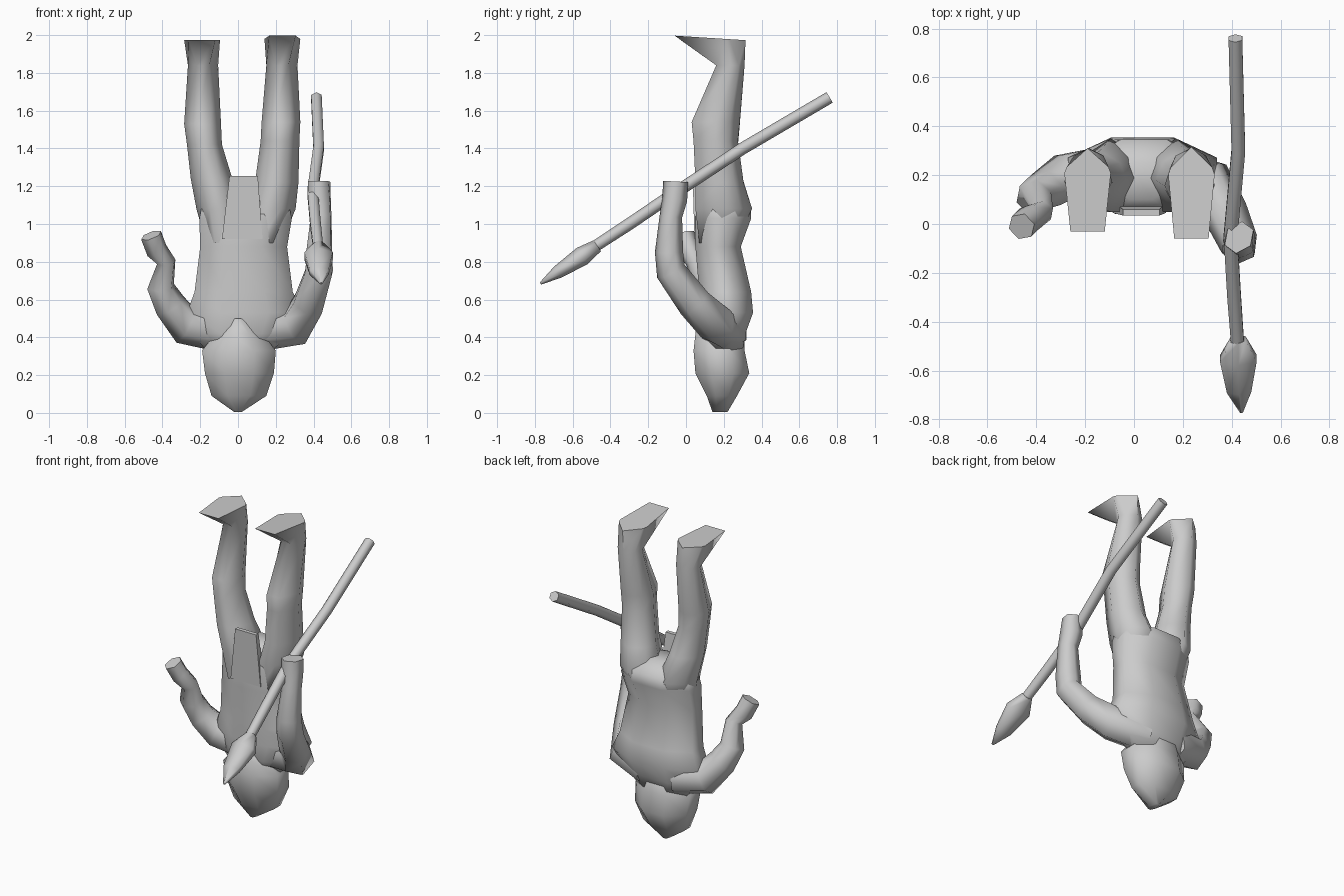
import bpy, bmesh, math
from mathutils import Vector

LEG = [(0, 1), (-.75, .6), (-1, 0), (-.42, -1), (.42, -1), (1, 0), (.75, .6)]
SOLE = [(0, 1), (-.9, .55), (-1, .4), (-.74, -1), (.74, -1), (1, .4), (.9, .55)]
BOX = [(1, 1), (-1, 1), (-1, -1), (1, -1)]


def poly(n):
    # regular outline that fills the -1..1 square
    s = 1 / math.cos(math.pi / n)
    return [(s * math.cos((k + .5) * 2 * math.pi / n),
             s * math.sin((k + .5) * 2 * math.pi / n)) for k in range(n)]


def skin(name, rings):
    bm = bmesh.new()
    rows = [[bm.verts.new(p) for p in r] for r in rings]
    n = len(rows[0])
    for a, b in zip(rows, rows[1:]):
        for i in range(n):
            j = (i + 1) % n
            bm.faces.new((a[i], a[j], b[j], b[i]))
    bm.faces.new(rows[0][::-1])
    bm.faces.new(rows[-1])
    bmesh.ops.recalc_face_normals(bm, faces=bm.faces)
    me = bpy.data.meshes.new(name)
    bm.to_mesh(me)
    bm.free()
    ob = bpy.data.objects.new(name, me)
    bpy.context.collection.objects.link(ob)
    bpy.ops.object.select_all(action='DESELECT')
    ob.select_set(True)
    bpy.context.view_layer.objects.active = ob
    bpy.ops.object.shade_smooth_by_angle(angle=math.radians(75))
    return ob


def stack(name, shape, levels, last=None):
    # levels: z, x0, x1, y0, y1, optional tilt; last = outline of the final level
    rings = []
    for i, (z, x0, x1, y0, y1, *t) in enumerate(levels):
        outline = last if last and i == len(levels) - 1 else shape
        tilt = t[0] if t else 0
        rings.append([((x0 + x1) / 2 + px * (x1 - x0) / 2,
                       (y0 + y1) / 2 + py * (y1 - y0) / 2,
                       z - tilt * py) for px, py in outline])
    return skin(name, rings)


def tube(name, pts, ref, n=6):
    # pts: x, y, z, radius, optional second radius
    P = [Vector(p[:3]) for p in pts]
    u, rings = Vector(ref), []
    for i, p in enumerate(pts):
        d = (P[min(i + 1, len(P) - 1)] - P[max(i - 1, 0)]).normalized()
        u = (u - d * u.dot(d)).normalized()
        v = d.cross(u)
        ra, rb = p[3], p[-1]
        rings.append([P[i] + u * a * ra + v * b * rb for a, b in poly(n)])
    return skin(name, rings)


# torso, upside down: hips at the top, shoulders and neck at the bottom
stack("torso", poly(8), [
    (1.16, -.08, .14, .10, .25), (1.10, -.19, .27, .06, .345),
    (1.03, -.205, .285, .05, .345), (.88, -.20, .26, .05, .29),
    (.64, -.23, .29, .07, .345), (.53, -.27, .34, .07, .355),
    (.42, -.24, .28, .08, .315), (.33, -.17, .18, .10, .30)])

# hooded head with pointed chin
stack("head", poly(8), [
    (.50, -.03, .03, .06, .20), (.42, -.12, .13, .05, .31),
    (.33, -.19, .20, .04, .31), (.21, -.175, .19, .05, .335),
    (.09, -.14, .15, .11, .27), (.005, -.02, .02, .14, .22)])

# loincloth flap
stack("front_flap", BOX, [(.92, -.085, .13, .045, .09),
                          (1.255, -.045, .105, .035, .06)])

# legs ending in the wedge-shaped feet
stack("left_leg", LEG, [
    (.90, -.17, .0, .07, .26), (1.08, -.22, .03, .05, .35),
    (1.24, -.25, -.03, .05, .30),
    (1.42, -.27, -.085, .06, .275), (1.53, -.285, -.09, .06, .285),
    (1.84, -.265, -.105, .16, .31), (1.975, -.285, -.095, -.03, .31)], SOLE)
stack("right_leg", LEG, [
    (.90, .06, .23, .07, .26), (1.08, .04, .305, .05, .35),
    (1.22, .09, .32, .05, .305),
    (1.44, .12, .325, .04, .275), (1.54, .125, .33, .03, .285),
    (1.84, .15, .315, .16, .31), (1.985, .14, .33, -.06, .315, .012)], SOLE)

# arms with hands
tube("left_arm", [
    (-.10, .22, .44, .10), (-.28, .195, .465, .09), (-.36, .14, .57, .075),
    (-.41, .11, .67, .065), (-.38, .05, .80, .045),
    (-.43, .02, .86, .05), (-.46, -.01, .94, .05)], (0, 1, 0))
tube("right_arm", [
    (.10, .22, .44, .10), (.31, .165, .465, .095), (.375, .045, .58, .08),
    (.43, -.08, .75, .07), (.43, -.09, .85, .065), (.44, -.08, 1.04, .052),
    (.43, -.06, 1.13, .058), (.43, -.055, 1.225, .06, .05)], (0, 1, 0))

# slightly bent spear
tube("spear_shaft", [
    (.415, .76, 1.67, .028), (.427, .30, 1.40, .028),
    (.395, -.05, 1.17, .028), (.41, -.30, 1.00, .028),
    (.427, -.53, .85, .026)], (1, 0, 0))
tube("spear_head", [
    (.427, -.47, .885, .03), (.427, -.55, .83, .075, .045),
    (.43, -.68, .745, .05, .03), (.44, -.77, .685, .006)], (1, 0, 0))
